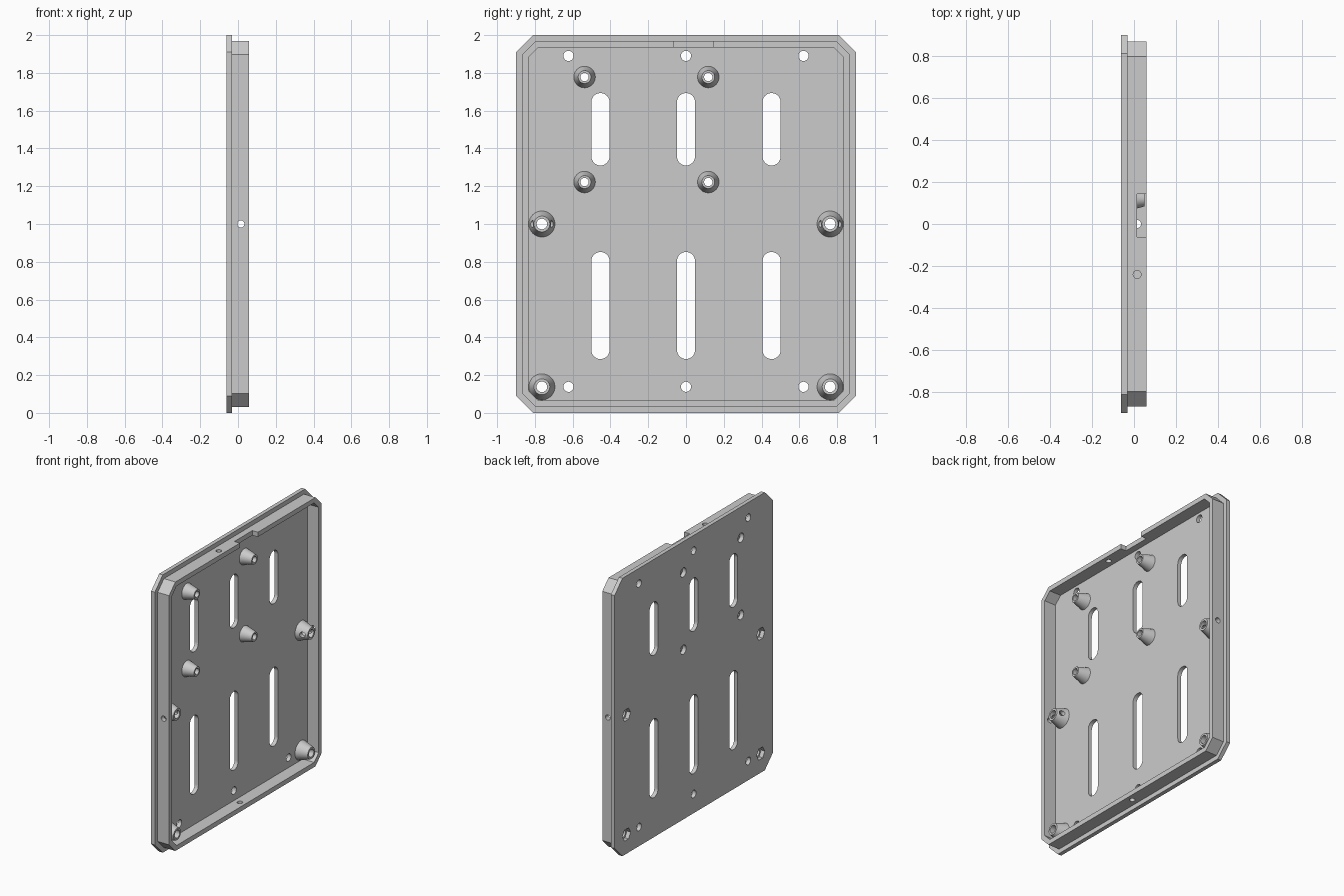
import bpy, bmesh, math
from mathutils import Matrix, Vector

cube = bpy.data.objects.get("Cube")
if cube:
    bpy.data.objects.remove(cube)

grey = bpy.data.materials.new("plain grey")
grey.use_nodes = True
grey.diffuse_color = (0.6, 0.6, 0.6, 1)
grey.node_tree.nodes["Principled BSDF"].inputs["Base Color"].default_value = (0.6, 0.6, 0.6, 1)

BACK, FLOOR, LIP = -0.061, -0.032, 0.059   # depths along x
BOSS_TOP, PIN_X = 0.05, 0.015
W, H, CHAMFER = 0.9, 2.0, 0.09


def prism(bm, outline, x0, x1):
    """Extrude a (y, z) outline along x."""
    face = bm.faces.new([bm.verts.new((x0, y, z)) for y, z in outline])
    out = bmesh.ops.extrude_face_region(bm, geom=[face])
    verts = [v for v in out["geom"] if isinstance(v, bmesh.types.BMVert)]
    bmesh.ops.translate(bm, verts=verts, vec=(x1 - x0, 0, 0))


def octagon(inset):
    """Rectangle with cut corners, moved inwards evenly."""
    c = CHAMFER - inset * (2 - math.sqrt(2))
    w, lo, hi = W - inset, inset, H - inset
    return [(-w + c, lo), (w - c, lo), (w, lo + c), (w, hi - c),
            (w - c, hi), (-w + c, hi), (-w, hi - c), (-w, lo + c)]


def circle(y, z, r, n=32):
    return [(y + r * math.cos(math.tau * i / n), z + r * math.sin(math.tau * i / n)) for i in range(n)]


def slot(y, z0, z1, r, n=16):
    pts = []
    for zc, start in ((z1 - r, 0), (z0 + r, math.pi)):
        for i in range(n + 1):
            a = start + math.pi * i / n
            pts.append((y + r * math.cos(a), zc + r * math.sin(a)))
    return pts


def rod(bm, centre, axis, r, length):
    """Round cutter along an axis."""
    turn = Vector((0, 0, 1)).rotation_difference(Vector(axis)).to_matrix().to_4x4()
    bmesh.ops.create_cone(bm, cap_ends=True, segments=24, radius1=r, radius2=r,
                          depth=length, matrix=Matrix.Translation(centre) @ turn)


def finish(bm, name):
    bmesh.ops.recalc_face_normals(bm, faces=bm.faces)
    mesh = bpy.data.meshes.new(name)
    bm.to_mesh(mesh)
    bm.free()
    mesh.materials.append(grey)
    ob = bpy.data.objects.new(name, mesh)
    bpy.context.collection.objects.link(ob)
    return ob


def select(ob):
    bpy.ops.object.select_all(action='DESELECT')
    ob.select_set(True)
    bpy.context.view_layer.objects.active = ob


def cut(ob, bm):
    """Subtract a cutter from a part, then discard the cutter."""
    cutter = finish(bm, "cutter")
    cutter.hide_render = True
    mod = ob.modifiers.new("cut", 'BOOLEAN')
    mod.operation, mod.solver, mod.object = 'DIFFERENCE', 'EXACT', cutter
    select(ob)
    bpy.ops.object.modifier_apply(modifier=mod.name)
    bpy.data.objects.remove(cutter)


def smooth(ob):
    select(ob)
    bpy.ops.object.shade_smooth_by_angle(angle=math.radians(30))


small = [(y, z) for y in (-0.537, 0.118) for z in (1.222, 1.778)]
large = [(y, z) for y in (-0.763, 0.763) for z in (0.138, 1.0)]

# Back plate with slots, screw holes and recesses behind the standoffs
bm = bmesh.new()
prism(bm, octagon(0), BACK, FLOOR)
plate = finish(bm, "back_plate")
bm = bmesh.new()
for y in (-0.453, 0, 0.453):
    for z0, z1 in ((1.31, 1.693), (0.285, 0.852)):
        prism(bm, slot(y, z0, z1, 0.048), -0.2, 0.2)
for y in (-0.622, 0, 0.622):
    for z in (0.138, 1.89):
        prism(bm, circle(y, z, 0.027), -0.2, 0.2)
for y, z in small:
    prism(bm, circle(y, z, 0.033), -0.2, 0.2)
for y, z in large:
    prism(bm, circle(y, z, 0.046, 6), -0.2, 0.2)
cut(plate, bm)
smooth(plate)

# Raised rim with side holes and a notch in the top
bm = bmesh.new()
prism(bm, octagon(0.032), FLOOR, LIP)
rim = finish(bm, "rim")
bm = bmesh.new()
prism(bm, octagon(0.066), -0.2, 0.2)
cut(rim, bm)
bm = bmesh.new()
rod(bm, (PIN_X, 0, 1), (0, 1, 0), 0.019, 2.2)
rod(bm, (PIN_X, -0.24, 1.95), (0, 0, 1), 0.019, 0.2)
rod(bm, (PIN_X, 0, 0.05), (0, 0, 1), 0.019, 0.2)
prism(bm, [(-0.063, 1.9), (0.142, 1.9), (0.142, 2.1), (-0.063, 2.1)], PIN_X, 0.2)
cut(rim, bm)
smooth(rim)


# Tapered hollow standoffs
def standoff(name, y, z, base, top, hole, segments=40):
    bm = bmesh.new()
    profile = [(FLOOR, hole), (FLOOR, base), (BOSS_TOP, top), (BOSS_TOP, hole)]
    rings = [[bm.verts.new((x, py, pz)) for py, pz in circle(y, z, r, segments)] for x, r in profile]
    for a, b in zip(rings, rings[1:] + rings[:1]):
        for i in range(segments):
            j = (i + 1) % segments
            bm.faces.new((a[i], a[j], b[j], b[i]))
    return finish(bm, name)


for i, (y, z) in enumerate(small):
    smooth(standoff(f"small_standoff_{i + 1}", y, z, 0.057, 0.034, 0.022))
for i, (y, z) in enumerate(large):
    boss = standoff(f"large_standoff_{i + 1}", y, z, 0.069, 0.042, 0.028)
    if z == 1.0:
        bm = bmesh.new()
        rod(bm, (PIN_X, y, z), (0, 1, 0), 0.019, 0.3)
        cut(boss, bm)
    smooth(boss)
